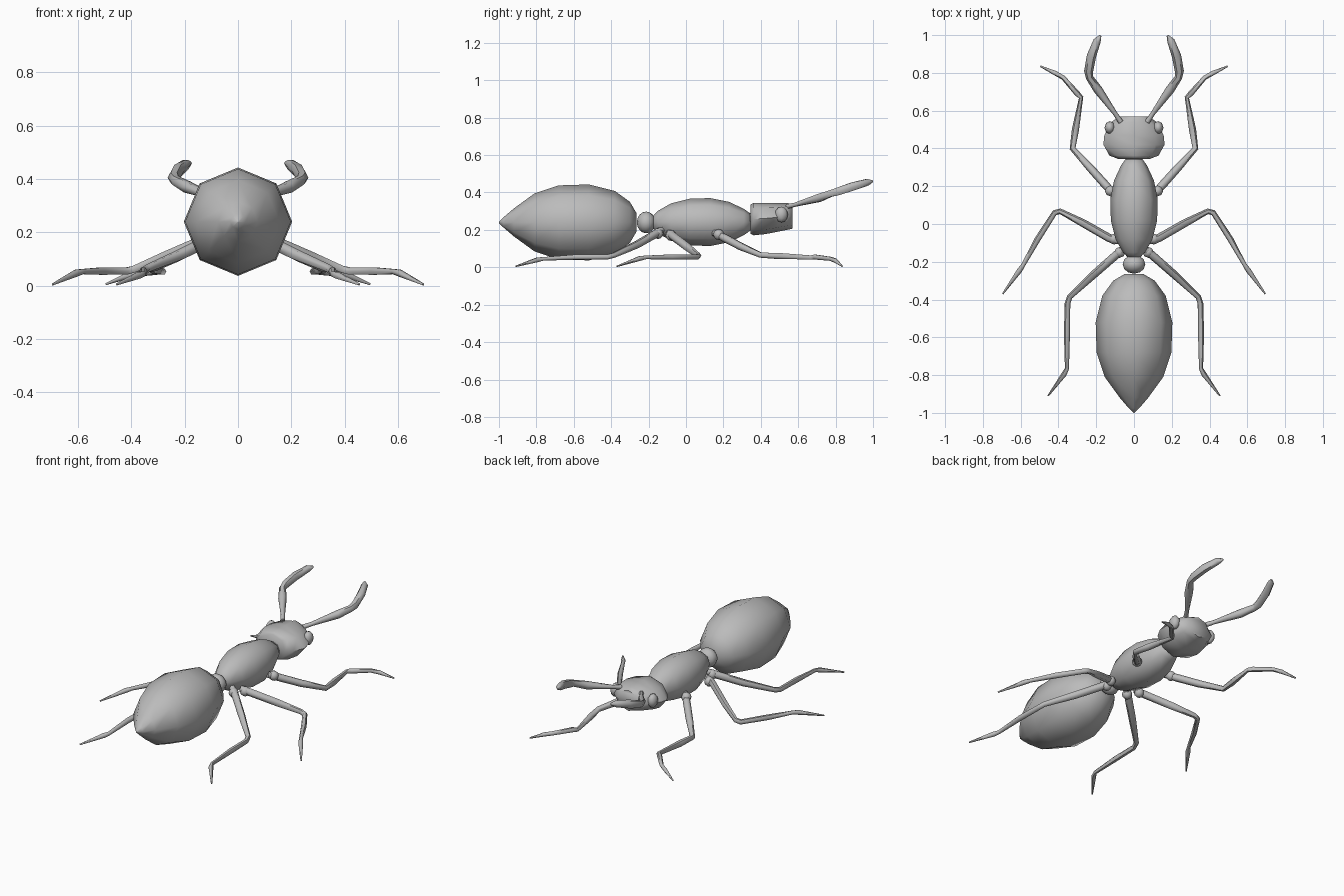
import bpy, bmesh, math
from mathutils import Vector

if "Cube" in bpy.data.objects:
    bpy.data.objects.remove(bpy.data.objects["Cube"])

grey = bpy.data.materials.new("grey")
grey.diffuse_color = (0.5, 0.5, 0.5, 1)
grey.use_nodes = True
grey.node_tree.nodes["Principled BSDF"].inputs["Base Color"].default_value = grey.diffuse_color


def finish(name, bm, angle=60):
    bmesh.ops.recalc_face_normals(bm, faces=bm.faces)
    me = bpy.data.meshes.new(name)
    bm.to_mesh(me)
    bm.free()
    me.materials.append(grey)
    ob = bpy.data.objects.new(name, me)
    bpy.context.collection.objects.link(ob)
    bpy.ops.object.select_all(action='DESELECT')
    ob.select_set(True)
    bpy.context.view_layer.objects.active = ob
    bpy.ops.object.shade_smooth_by_angle(angle=math.radians(angle))
    return ob


def skin(bm, rings):
    """Bridge rings of equal count and close both ends."""
    for a, b in zip(rings, rings[1:]):
        n = len(a)
        for i in range(n):
            bm.faces.new((a[i], a[(i + 1) % n], b[(i + 1) % n], b[i]))
    bm.faces.new(rings[0])
    bm.faces.new(rings[-1])


def body(name, stations, sides=8, angle=60):
    """Loft along y; a station is (y, half width, z low, z high)."""
    bm = bmesh.new()
    rings = []
    for y, w, lo, hi in stations:
        ring = []
        for i in range(sides):
            a = 2 * math.pi * i / sides
            ring.append(bm.verts.new((w * math.cos(a), y,
                        (lo + hi) / 2 + (hi - lo) / 2 * math.sin(a))))
        rings.append(ring)
    skin(bm, rings)
    return finish(name, bm, angle)


def limb(name, nodes, side, sides=6):
    """Tapered jointed tube; a node is (x, y, z, radius)."""
    bm = bmesh.new()
    pts = [Vector((n[0] * side, n[1], n[2])) for n in nodes]
    rings = []
    for k, p in enumerate(pts):
        d_in = (p - pts[max(k - 1, 0)]).normalized()
        d_out = (pts[min(k + 1, len(pts) - 1)] - p).normalized()
        t = (d_in + d_out).normalized()
        u = t.cross(Vector((0, 0, 1))).normalized()
        v = u.cross(t)
        r = nodes[k][3]
        rings.append([bm.verts.new(p + r * (math.cos(a) * u + math.sin(a) * v))
                      for a in (2 * math.pi * i / sides for i in range(sides))])
    skin(bm, rings)
    return finish(name, bm)


def ball(name, loc, size, segs=8, rings=6):
    bm = bmesh.new()
    bmesh.ops.create_uvsphere(bm, u_segments=segs, v_segments=rings, radius=1)
    for v in bm.verts:
        v.co = Vector(v.co[i] * size[i] + loc[i] for i in range(3))
    return finish(name, bm)


# Abdomen, waist, thorax, neck
profile = [(-1, .003), (-.975, .028), (-.92, .075), (-.81, .155), (-.68, .198),
           (-.52, .203), (-.38, .168), (-.30, .11), (-.265, .05)]
body("abdomen", [(y, r, .24 - r, .24 + r) for y, r in profile])
ball("waist", (0, -.213, .24), (.06, .05, .058), 12, 8)
profile = [(-.18, .03), (-.15, .06), (-.08, .1), (.02, .125), (.13, .128),
           (.23, .108), (.31, .07), (.345, .045)]
body("thorax", [(y, r * .98, .242 - r, .242 + r) for y, r in profile])
body("neck", [(.32, .045, .2, .29), (.38, .045, .2, .29)])

# Head with blunt front and back
body("head", [(.345, .085, .18, .335), (.362, .13, .171, .345), (.42, .162, .177, .345),
              (.47, .157, .186, .345), (.54, .12, .2, .345), (.57, .075, .207, .335)])

# Paired parts
front = [(.10, .15, .185, .018), (.145, .2, .16, .022), (.23, .295, .11, .021),
         (.325, .40, .065, .016), (.31, .5, .06, .019), (.28, .67, .053, .012),
         (.30, .69, .055, .015), (.375, .775, .045, .012), (.42, .8, .035, .012),
         (.495, .835, .006, .004)]
middle = [(.08, -.09, .185, .018), (.13, -.075, .17, .022), (.27, .005, .11, .021),
          (.39, .067, .062, .015), (.42, .06, .055, .015), (.51, -.08, .055, .016),
          (.585, -.215, .053, .011), (.605, -.245, .048, .014), (.695, -.37, .005, .004)]
rear = [(.05, -.13, .2, .018), (.09, -.16, .18, .022), (.21, -.265, .12, .021),
        (.34, -.385, .065, .015), (.352, -.42, .055, .015), (.355, -.58, .055, .016),
        (.355, -.765, .045, .011), (.37, -.795, .04, .014), (.455, -.91, .005, .004)]
antenna = [(.07, .54, .325, .014), (.1, .585, .335, .012), (.19, .71, .37, .024),
           (.235, .775, .395, .02), (.24, .81, .405, .024), (.225, .89, .432, .025),
           (.195, .97, .455, .02), (.178, .997, .46, .006)]
for side, tag in ((1, "right"), (-1, "left")):
    for part, nodes in (("front_leg", front), ("middle_leg", middle),
                        ("rear_leg", rear), ("antenna", antenna)):
        limb(f"{part}_{tag}", nodes, side)
    for part, loc in (("front", (.125, .175, .175)), ("middle", (.105, -.08, .17)),
                      ("rear", (.075, -.15, .18))):
        ball(f"{part}_hip_{tag}", (loc[0] * side, loc[1], loc[2]), (.029, .029, .029))
    ball(f"eye_{tag}", (.128 * side, .51, .282), (.028, .035, .042))
